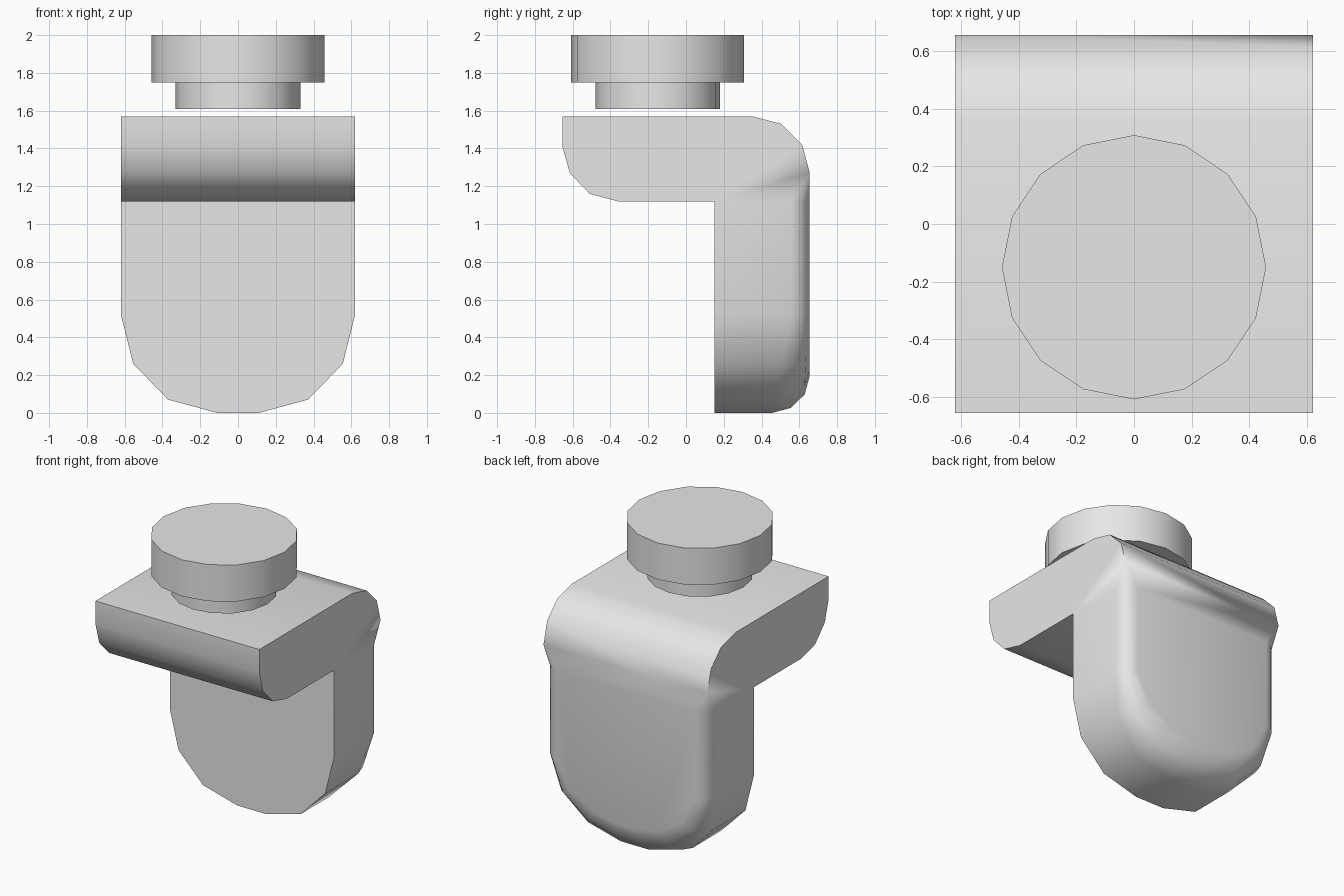
import bpy, bmesh, math

cube = bpy.data.objects.get("Cube")
if cube:
    bpy.data.objects.remove(cube, do_unlink=True)

grey = bpy.data.materials.new("light grey")
grey.use_nodes = True
colour = (0.8, 0.8, 0.8, 1)
grey.diffuse_color = colour
grey.node_tree.nodes["Principled BSDF"].inputs["Base Color"].default_value = colour


def finish(obj, angle=40):
    """Colour the part and smooth its soft edges."""
    obj.data.materials.append(grey)
    bpy.ops.object.select_all(action="DESELECT")
    obj.select_set(True)
    bpy.context.view_layer.objects.active = obj
    bpy.ops.object.shade_smooth_by_angle(angle=math.radians(angle))


def disc(name, radius, bottom, top):
    bpy.ops.mesh.primitive_cylinder_add(vertices=16, radius=radius, depth=top - bottom,
                                        location=(0, -0.15, (bottom + top) / 2))
    obj = bpy.context.object
    obj.name = name
    finish(obj)


HALF, FRONT, BACK = 0.62, 0.15, 0.655
ARM_BOTTOM, SHOULDER = 1.12, 1.27
bm = bmesh.new()


def strip(a, b):
    for i in range(len(a) - 1):
        bm.faces.new((a[i], a[i + 1], b[i + 1], b[i]))


# Arm: rounded side profile carried across the width, open where the leg joins
profile = [(BACK, SHOULDER), (0.615, 1.42), (0.505, 1.53), (0.35, 1.57),
           (-BACK, 1.57), (-BACK, 1.41), (-0.615, SHOULDER), (-0.51, 1.16),
           (-0.36, ARM_BOTTOM), (FRONT, ARM_BOTTOM)]
sides = [[bm.verts.new((x, y, z)) for y, z in profile] for x in (-HALF, HALF)]
strip(*sides)
for side in sides:
    bm.faces.new(side)

# Leg: tongue outline (x, z, rounding of the back edge), mirrored
half = [(HALF, SHOULDER, 0), (HALF, ARM_BOTTOM, 0.1), (HALF, 0.52, 0.1),
        (0.555, 0.26, 0.15), (0.37, 0.07, 0.2), (0.11, 0, 0.2)]
outline = half + [(-x, z, r) for x, z, r in reversed(half)]
rings = [[bm.verts.new((x, FRONT, min(z, ARM_BOTTOM))) for x, z, r in outline]]
for step in range(4):
    a = math.radians(30 * step)
    ring = []
    for x, z, r in outline:
        dz = min(z - 0.52, 0)
        inset = r * (1 - math.cos(a)) / math.hypot(x, dz)
        ring.append(bm.verts.new((x - x * inset, BACK - r * (1 - math.sin(a)),
                                  z - dz * inset)))
    rings.append(ring)
for a, b in zip(rings, rings[1:]):
    strip(a, b)
bm.faces.new(rings[0])
bm.faces.new(rings[-1])

# Weld arm and leg into one bracket
bmesh.ops.remove_doubles(bm, verts=bm.verts, dist=0.0005)
bmesh.ops.recalc_face_normals(bm, faces=bm.faces)
mesh = bpy.data.meshes.new("bracket")
bm.to_mesh(mesh)
bm.free()
bracket = bpy.data.objects.new("bracket", mesh)
bpy.context.collection.objects.link(bracket)
finish(bracket)

# Button floating above the arm
disc("button_neck", 0.33, 1.61, 1.75)
disc("button_head", 0.458, 1.75, 2.0)
